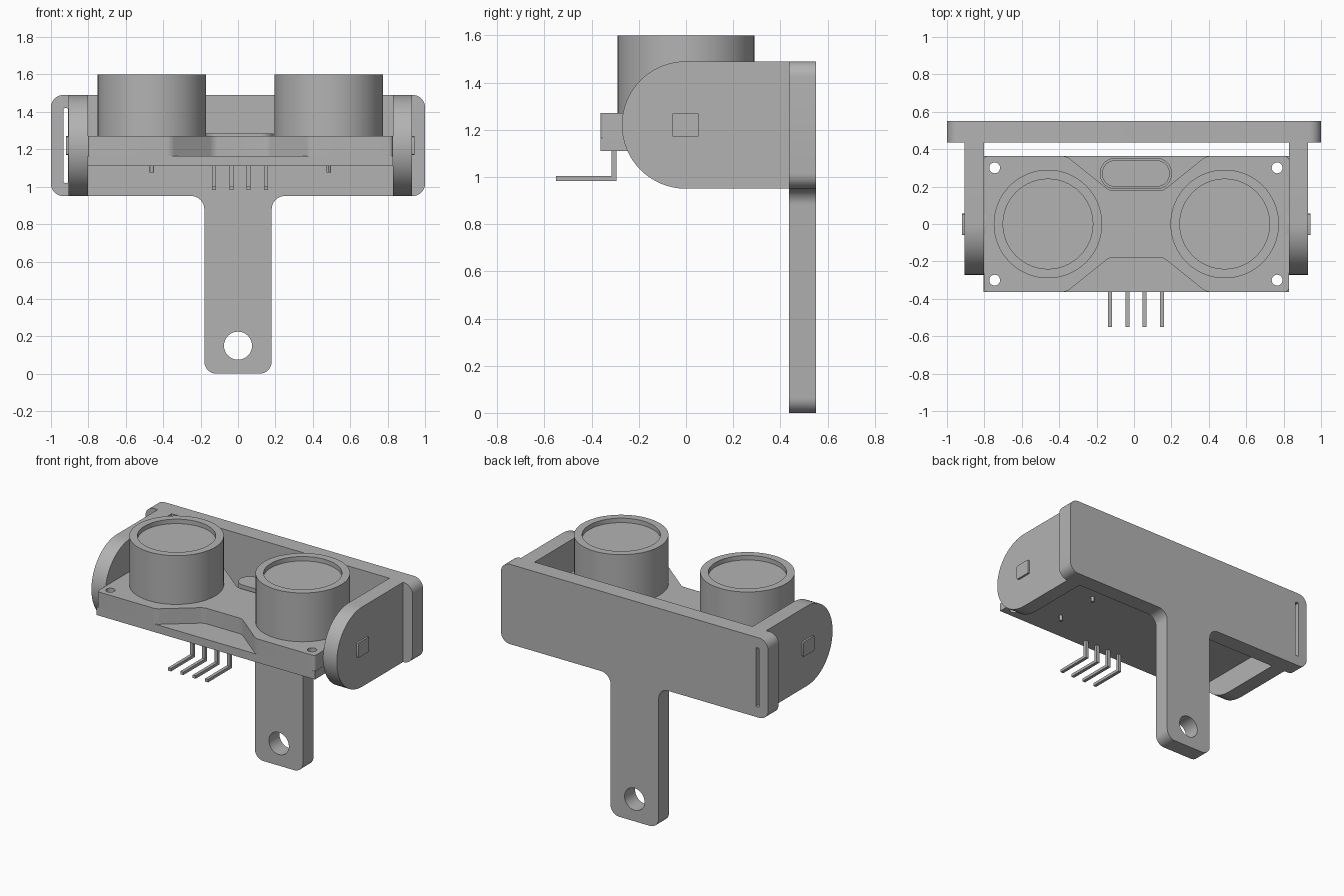
import bpy, bmesh, math
from mathutils import Vector

cube = bpy.data.objects.get("Cube")
if cube:
    bpy.data.objects.remove(cube, do_unlink=True)

grey = bpy.data.materials.new("plain grey")
grey.use_nodes = True
COLOR = (0.45, 0.45, 0.45, 1)
grey.diffuse_color = COLOR
grey.node_tree.nodes["Principled BSDF"].inputs["Base Color"].default_value = COLOR


def finish(name, bm):
    bmesh.ops.recalc_face_normals(bm, faces=bm.faces)
    mesh = bpy.data.meshes.new(name)
    bm.to_mesh(mesh)
    bm.free()
    mesh.materials.append(grey)
    obj = bpy.data.objects.new(name, mesh)
    bpy.context.collection.objects.link(obj)
    bpy.ops.object.select_all(action='DESELECT')
    obj.select_set(True)
    bpy.context.view_layer.objects.active = obj
    bpy.ops.object.shade_smooth_by_angle(angle=math.radians(30))
    return obj


def circle(cx, cy, r, n=32):
    return [(cx + r * math.cos(math.tau * i / n), cy + r * math.sin(math.tau * i / n))
            for i in range(n)]


def rect(x0, x1, y0, y1):
    return [(x0, y0), (x1, y0), (x1, y1), (x0, y1)]


def rounded(corners, steps=8):
    """Corners are (u, v) for sharp or (u, v, radius) for filleted."""
    out = []
    for i, c in enumerate(corners):
        p = Vector(c[:2])
        if len(c) < 3:
            out.append(tuple(p))
            continue
        a = (Vector(corners[i - 1][:2]) - p).normalized()
        b = (Vector(corners[(i + 1) % len(corners)][:2]) - p).normalized()
        half = a.angle(b) / 2
        mid = p + (a + b).normalized() * (c[2] / math.sin(half))
        start = p + a * (c[2] / math.tan(half)) - mid
        end = p + b * (c[2] / math.tan(half)) - mid
        sweep = math.atan2(start.x * end.y - start.y * end.x, start.dot(end))
        for k in range(steps + 1):
            t = sweep * k / steps
            out.append((mid.x + start.x * math.cos(t) - start.y * math.sin(t),
                        mid.y + start.x * math.sin(t) + start.y * math.cos(t)))
    return out


def prism(name, outline, axis, lo, hi, holes=()):
    """Extrude an outline with holes along an axis."""
    place = {'x': lambda u, v, w: (w, u, v),
             'y': lambda u, v, w: (u, w, v),
             'z': lambda u, v, w: (u, v, w)}[axis]
    bm = bmesh.new()
    edges = []
    for loop in [outline, *holes]:
        vs = [bm.verts.new(place(u, v, lo)) for u, v in loop]
        edges += [bm.edges.new((vs[i - 1], vs[i])) for i in range(len(vs))]
    if holes:
        bmesh.ops.triangle_fill(bm, use_beauty=True, edges=edges)
    else:
        bm.faces.new(vs)
    res = bmesh.ops.extrude_face_region(bm, geom=bm.faces[:], use_keep_orig=True)
    moved = [g for g in res["geom"] if isinstance(g, bmesh.types.BMVert)]
    bmesh.ops.translate(bm, verts=moved, vec=place(0, 0, hi - lo))
    return finish(name, bm)


def lathe(name, profile, cx, cy, n=64):
    bm = bmesh.new()
    vs = [bm.verts.new((cx + r, cy, z)) for r, z in profile]
    edges = [bm.edges.new(p) for p in zip(vs, vs[1:])]
    bmesh.ops.spin(bm, geom=vs + edges, cent=(cx, cy, 0), axis=(0, 0, 1),
                   angle=math.tau, steps=n, use_merge=False)
    bmesh.ops.remove_doubles(bm, verts=bm.verts, dist=0.0005)
    return finish(name, bm)


# T-shaped mounting plate with a screw hole and a narrow slot
half_t = [(0.18, 0, 0.065), (0.18, 0.95, 0.07), (1, 0.95, 0.065), (1, 1.49, 0.065)]
mirror = [(-c[0], *c[1:]) for c in reversed(half_t)]
slot = rounded([(-0.933, 1.02, 0.008), (-0.908, 1.02, 0.008),
                (-0.908, 1.42, 0.008), (-0.933, 1.42, 0.008)], 3)
prism("mounting_plate", rounded(half_t + mirror), 'y', 0.437, 0.55,
      [circle(0, 0.15, 0.075), slot])

# Side arms with a round front end, and the square pivot pegs
arm = [(0.44, 0.95), (0.44, 1.49)]
arm += [(0.272 * math.cos(a), 1.22 + 0.27 * math.sin(a))
        for a in (math.pi / 2 + math.pi * i / 32 for i in range(33))]
prism("right_arm", arm, 'x', -0.907, -0.803)
prism("left_arm", arm, 'x', 0.828, 0.93)
peg = rounded([(y, z, 0.008) for y, z in rect(-0.06, 0.055, 1.17, 1.27)], 3)
prism("right_pivot_peg", peg, 'x', -0.92, -0.79)
prism("left_pivot_peg", peg, 'x', 0.815, 0.943)

# Circuit board and its cover, notched at the front and back
screw_holes = [circle(x, y, 0.029, 20) for x in (-0.745, 0.765) for y in (-0.3, 0.3)]
prism("circuit_board", rect(-0.805, 0.83, -0.363, 0.363), 'z', 1.11, 1.165, screw_holes)
front = [(-0.803, -0.363, 0.02), (-0.36, -0.363, 0.07), (-0.13, -0.178, 0.07),
         (0.155, -0.178, 0.07), (0.385, -0.363, 0.07), (0.828, -0.363, 0.02)]
back = [(x, -y, r) for x, y, r in reversed(front)]
prism("board_cover", rounded(front + back), 'z', 1.165, 1.27, screw_holes)

# Sensor cans with recessed faces, and the two leads under each
for side, x in (("right", -0.46), ("left", 0.485)):
    lathe(side + "_sensor_can", [(0, 1.265), (0.29, 1.265), (0.29, 1.6), (0.24, 1.6),
                                 (0.24, 1.57), (0, 1.57)], x, 0)
    for end, y in (("front", -0.16), ("back", 0.16)):
        prism(f"{side}_{end}_sensor_lead", circle(x, y, 0.012, 12), 'z', 1.075, 1.12)

# Oval crystal standing on a thin flange
for name, inset, top in (("crystal_flange", 0, 1.185), ("crystal_body", 0.012, 1.285)):
    r = 0.083 - inset
    corners = rect(-0.183 + inset, 0.203 - inset, 0.27 - r, 0.27 + r)
    prism(name, rounded([(x, y, r * 0.99) for x, y in corners], 12), 'z', 1.16, top)

# Row of bent header pins
pin = [(-0.295, 1.12), (-0.295, 0.983), (-0.55, 0.983), (-0.55, 1.003),
       (-0.316, 1.003), (-0.316, 1.12)]
for i in range(4):
    x = -0.128 + 0.0925 * i
    prism(f"header_pin_{i + 1}", pin, 'x', x - 0.011, x + 0.011)
